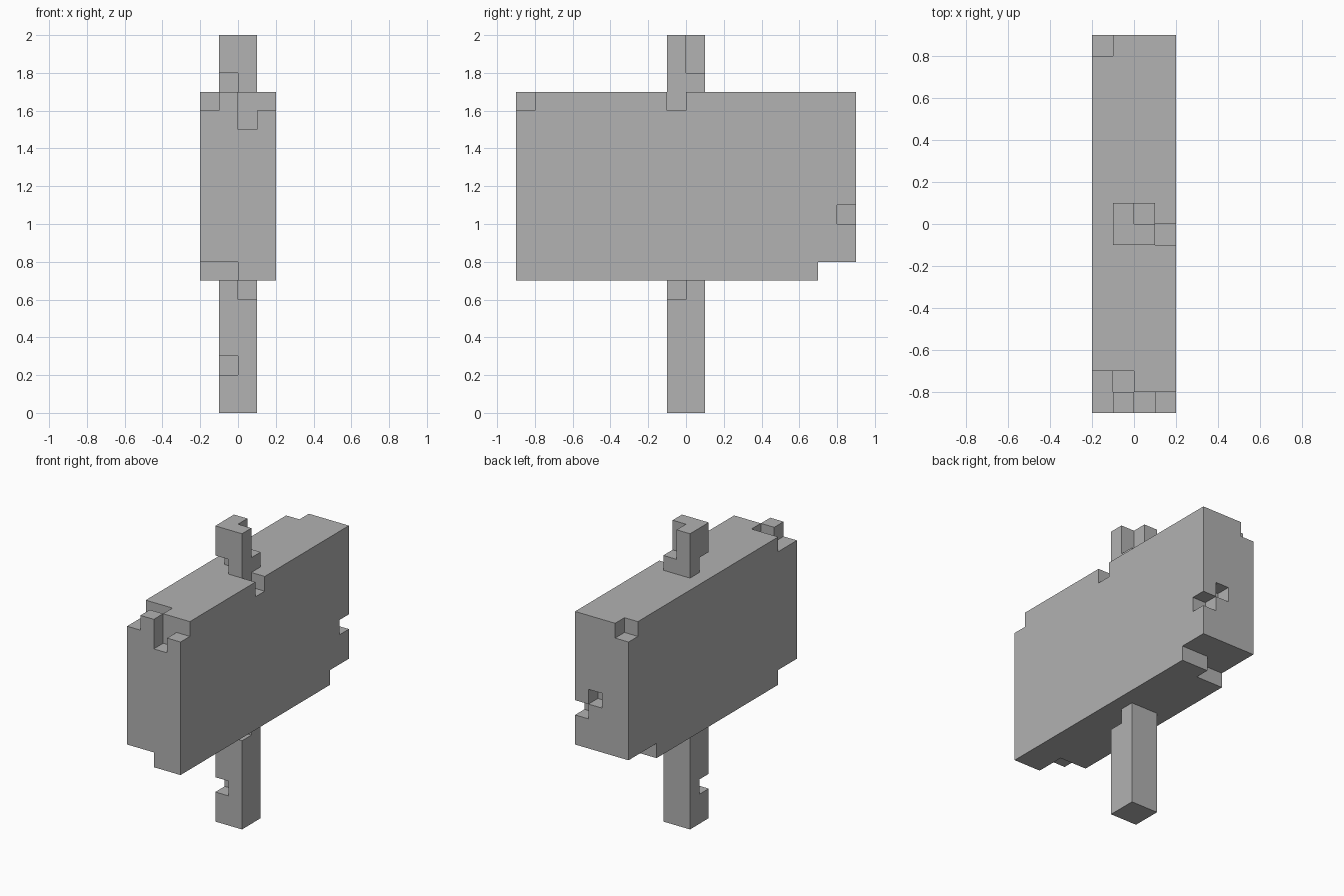
import bpy
import bmesh
from itertools import product
from mathutils import Vector

UNIT = 0.1  # edge length of one block

cube = bpy.data.objects.get("Cube")
if cube:
    bpy.data.objects.remove(cube, do_unlink=True)

grey = bpy.data.materials.new("light_grey")
grey.use_nodes = True
colour = (0.445, 0.445, 0.445, 1)
grey.diffuse_color = colour
grey.node_tree.nodes["Principled BSDF"].inputs["Base Color"].default_value = colour


def block(x, y, z):
    """Set of unit cells in a box; each argument is a (start, end) range."""
    return set(product(range(*x), range(*y), range(*z)))


# Wide slab with a post above and below it
slab = block((-2, 2), (-9, 9), (7, 17))
upper_post = block((-1, 1), (-1, 1), (17, 20))
lower_post = block((-1, 1), (-1, 1), (0, 7))

# Chipped upper front edge of the slab
slab -= block((-2, -1), (-9, -7), (16, 17))
slab -= block((-1, 0), (-8, -7), (15, 17))
slab -= block((0, 1), (-9, -8), (15, 17))
slab -= block((1, 2), (-9, -8), (16, 17))
# Chips beside the post and at the upper back corner
slab -= block((1, 2), (-1, 0), (16, 17))
slab -= block((-2, -1), (8, 9), (16, 17))
# Chips in the back face
slab -= block((1, 2), (8, 9), (10, 11))
slab -= block((0, 1), (8, 9), (11, 12))
# Lower edge steps, back and front
slab -= block((-2, 2), (7, 9), (7, 8))
slab -= block((-2, 0), (6, 7), (7, 8))
slab -= block((-2, 0), (-9, -7), (7, 8))
# Chips in the posts
upper_post -= block((-1, 0), (-1, 0), (17, 18))
upper_post -= block((0, 1), (0, 1), (18, 20))
lower_post -= block((0, 1), (-1, 0), (6, 7))
lower_post -= block((-1, 0), (-1, 0), (2, 3))

solid = slab | upper_post | lower_post


def build(name, cells):
    """Skin the cells, keeping only the faces open to the air."""
    bm = bmesh.new()
    for cell in sorted(cells):
        for axis, side in product(range(3), (-1, 1)):
            neighbour = list(cell)
            neighbour[axis] += side
            if tuple(neighbour) in solid:
                continue
            normal, u = Vector(), Vector()
            normal[axis] = side / 2
            u[(axis + 1) % 3] = 0.5
            v = normal.cross(u) * 2
            centre = Vector(cell) + Vector((0.5, 0.5, 0.5)) + normal
            corners = (-u - v, u - v, u + v, v - u)
            bm.faces.new([bm.verts.new((centre + c) * UNIT) for c in corners])
    bmesh.ops.remove_doubles(bm, verts=bm.verts, dist=UNIT / 100)
    bmesh.ops.dissolve_limit(bm, angle_limit=0.01, verts=bm.verts, edges=bm.edges)
    bmesh.ops.triangulate(bm, faces=[f for f in bm.faces if len(f.verts) > 4])
    mesh = bpy.data.meshes.new(name)
    bm.to_mesh(mesh)
    bm.free()
    mesh.materials.append(grey)
    bpy.context.collection.objects.link(bpy.data.objects.new(name, mesh))


for part, cells in (("slab", slab), ("upper_post", upper_post), ("lower_post", lower_post)):
    build(part, cells)
